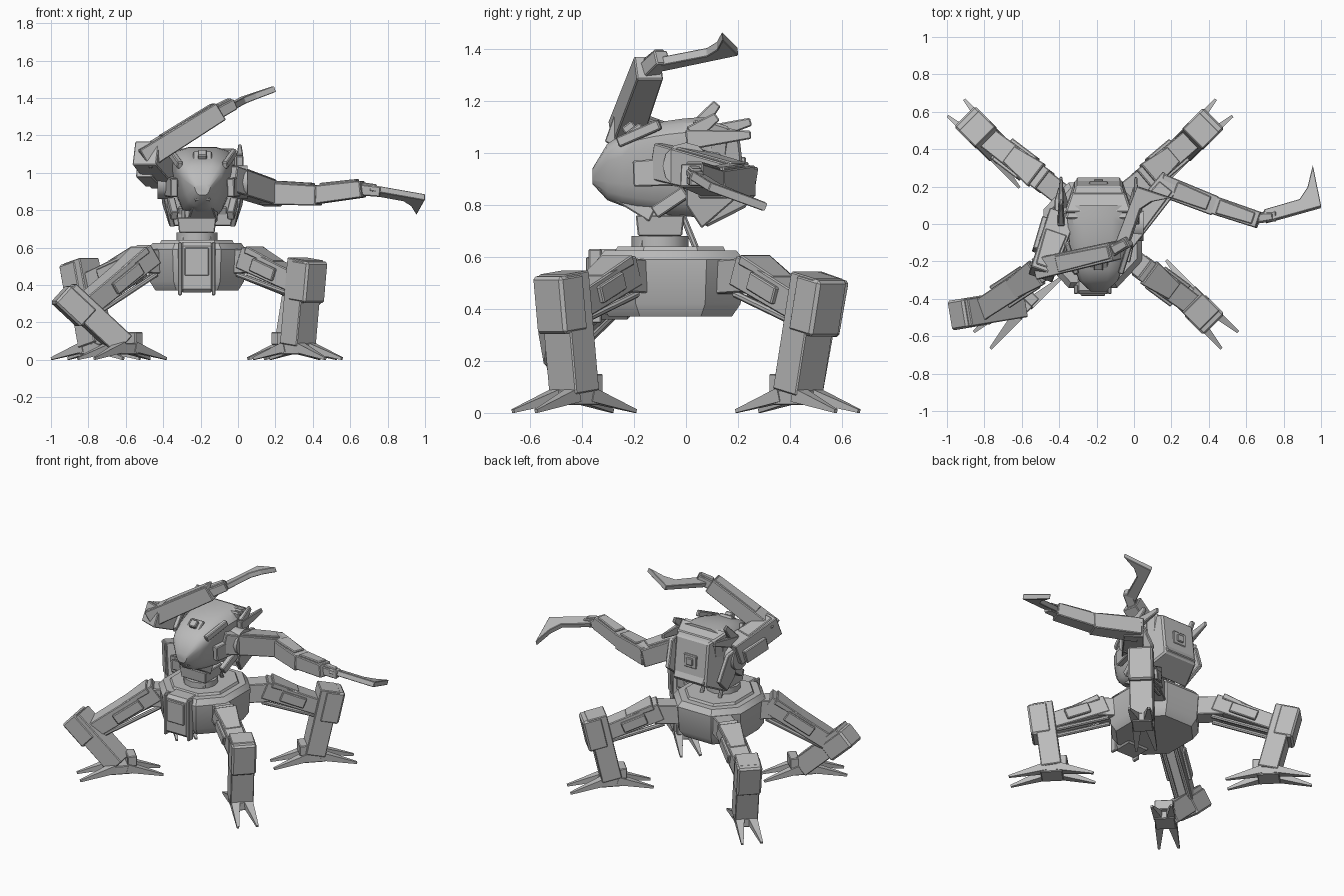
import bpy, bmesh, math
from mathutils import Vector

if "Cube" in bpy.data.objects:
    bpy.data.objects.remove(bpy.data.objects["Cube"])

SHADE = .5
grey = bpy.data.materials.new("plain_grey")
grey.use_nodes = True
grey.diffuse_color = (SHADE, SHADE, SHADE, 1)
grey.node_tree.nodes["Principled BSDF"].inputs["Base Color"].default_value = grey.diffuse_color


def vec(x, y, z=0):
    return Vector((x, y, z))


UP, RIGHTWARD, BACKWARD = vec(0, 0, 1), vec(1, 0), vec(0, 1)
SIDES = {"left": 1, "right": -1}


def loft(name, rings, bevel=0, smooth=False):
    """Skin a closed solid through rings of equal point count."""
    mesh_builder = bmesh.new()
    loops = [[mesh_builder.verts.new(point) for point in ring] for ring in rings]
    for lower, upper in zip(loops, loops[1:]):
        for i in range(len(lower)):
            mesh_builder.faces.new((lower[i - 1], lower[i], upper[i], upper[i - 1]))
    mesh_builder.faces.new(loops[0])
    mesh_builder.faces.new(loops[-1])
    bmesh.ops.recalc_face_normals(mesh_builder, faces=mesh_builder.faces)
    mesh = bpy.data.meshes.new(name)
    mesh_builder.to_mesh(mesh)
    mesh_builder.free()
    mesh.materials.append(grey)
    part = bpy.data.objects.new(name, mesh)
    bpy.context.collection.objects.link(part)
    if bevel:
        chamfer = part.modifiers.new("chamfer", "BEVEL")
        chamfer.width, chamfer.segments = bevel, 1
    if smooth:
        bpy.ops.object.select_all(action="DESELECT")
        part.select_set(True)
        bpy.context.view_layer.objects.active = part
        bpy.ops.object.shade_smooth_by_angle(angle=math.radians(35))


def beam(name, start, end, width, height, taper=1, bevel=.005, up=UP):
    """Box between two points; taper scales the far end."""
    along = (end - start).normalized()
    side = along.cross(up).normalized() * width / 2
    top = side.cross(along).normalized() * height / 2
    corners = (-side - top, side - top, side + top, top - side)
    loft(name, [[start + c for c in corners], [end + c * taper for c in corners]], bevel)


def prism(name, outline, thickness, bevel=.005):
    """Flat outline thickened evenly to both sides."""
    half = thickness / 2
    loft(name, [[p - half for p in outline], [p + half for p in outline]], bevel)


def ellipse(centre, across, upward, sides, power=1):
    """Ring of points; a power below one makes it squarer."""
    ring = []
    for i in range(sides):
        angle = math.tau * (i + .5) / sides
        c, s = (math.copysign(abs(f) ** power, f) for f in (math.cos(angle), math.sin(angle)))
        ring.append(centre + across * c + upward * s)
    return ring


def tube(name, start, end, radius, sides=8):
    across = (end - start).orthogonal().normalized() * radius
    upward = (end - start).normalized().cross(across)
    loft(name, [ellipse(p, across, upward, sides) for p in (start, end)], smooth=True)


# Pelvis: octagonal hull with a stepped deck
BODY = vec(-.22, -.06)


def octagon(z, scale):
    return ellipse(BODY + UP * z, RIGHTWARD * .28 * scale, BACKWARD * .3 * scale, 8, .8)


loft("pelvis", [octagon(.37, .84), octagon(.42, .96), octagon(.59, 1), octagon(.625, .9)], smooth=True)
loft("deck_plate", [octagon(.62, .76), octagon(.64, .72)])

# Front panel with a raised inset and side rails
panel = BODY - BACKWARD * .23
beam("front_panel", panel + UP * .36, panel + UP * .63, .19, .17, bevel=.02, up=BACKWARD)
inset = panel - BACKWARD * .075
beam("front_inset_panel", inset + UP * .45, inset + UP * .6, .13, .04, up=BACKWARD)
for side in SIDES.values():
    rail = panel + RIGHTWARD * side * .09 - BACKWARD * .06
    beam("panel_rail", rail + UP * .345, rail + UP * .63, .02, .05, up=BACKWARD)

# Neck: base ring, column, collar and rods
neck = BODY - BACKWARD * .04
tube("neck_base", neck + UP * .62, neck + UP * .68, .11, 12)
tube("neck_column", neck + UP * .66, neck + UP * .8, .08, 16)
beam("neck_collar", neck + UP * .68, neck + UP * .76, .19, .17, 1.1, up=BACKWARD)
for side in SIDES.values():
    for name, reach in (("rear_neck_rod", .14), ("front_neck_rod", -.07)):
        foot = neck + RIGHTWARD * side * .07 + BACKWARD * reach
        tube(name, foot + UP * .63, foot - BACKWARD * reach / 2 + UP * .8, .013)

# Head: squarish shell growing from the snout, narrower below
HEAD = vec(-.19, 0, .95)


def head_ring(progress):
    swell = math.sqrt(1 - (1 - progress) ** 2)
    top, bottom, half_width = .94 + .2 * swell, .88 - .13 * swell, .05 + .15 * swell
    centre = vec(HEAD.x, -.36 + .46 * progress, (top + bottom) / 2)
    ring = ellipse(centre, RIGHTWARD * half_width, UP * (top - bottom) / 2, 16, .6)
    for point in ring:
        rise = (point.z - centre.z) / (top - bottom)
        point.x += (point.x - HEAD.x) * (rise - .5) * .45
    return ring


loft("head_shell", [head_ring(step / 8) for step in range(9)], smooth=True)
casing_end = HEAD + vec(0, .22, -.01)
beam("rear_casing", HEAD + vec(0, .05, -.03), casing_end, .36, .42, .7, .01)
beam("upper_rear_casing", HEAD + vec(0, .05, .06), HEAD + vec(0, .16, .05), .36, .25, .8, .01)
beam("lower_rear_casing", HEAD + vec(0, .07, -.18), HEAD + vec(0, .23, -.1), .26, .1, .9)

# Hatches: a frame with a smaller lid
brow = HEAD + vec(0, -.2, .12)
facing = vec(0, -.03, .04)
for name, seat, normal in (("brow", brow, facing), ("rear", casing_end, BACKWARD * .02)):
    beam(name + "_hatch_frame", seat - normal, seat + normal / 2, .1, .09)
    beam(name + "_hatch_lid", seat, seat + normal, .05, .05)
beam("chin_guard", HEAD + vec(0, -.33, -.07), HEAD + vec(0, -.12, -.17), .08, .05, 2)

# Parts on both sides of the head
for label, side in SIDES.items():
    def beside(out, back, rise):
        return HEAD + vec(side * out, back, rise)

    beam(label + "_cheek_plate", beside(.15, -.2, -.03), beside(.19, 0, -.02), .04, .1, 1.1)
    beam(label + "_brow_rail", beside(.12, -.26, .09), beside(.17, -.1, .16), .03, .04)
    beam(label + "_jaw_strut", beside(.15, -.12, -.18), beside(.17, 0, -.1), .04, .05)
    flap = [beside(.22, 0, .07), beside(.22, .13, .05), beside(.2, .2, -.12),
            beside(.16, .06, -.24), beside(.18, 0, -.15)]
    prism(label + "_rear_flap", flap, RIGHTWARD * .03)
    lift = .05 if label == "right" else 0
    beam(label + "_fin", beside(.2, 0, .1), beside(.2, .25, .12 + lift), .04, .08, .4)
    beam(label + "_fin_prong", beside(.2, .02, .12), beside(.2, .12, .19 + lift), .035, .07, .5)
    tube(label + "_shoulder_hub", beside(.16, 0, 0), beside(.24, 0, 0), .09, 12)


# Legs: hip link, thigh, shin and four toes each; tilt carries the shin top off the foot
def leg(tag, out, back, foot_x, tilt, knee_height):
    outward = vec(out, back).normalized()
    facing_out = tilt.normalized()
    across = outward.cross(UP)
    centre = vec(BODY.x, 0)
    hip = centre + vec(out * .12, back * .12, .52)
    joint = centre + vec(out * .3, back * .26, .53)
    foot = centre + vec(out * foot_x, back * .43)
    ankle = foot + UP * .08
    top = foot + tilt + UP * knee_height
    knee = ankle.lerp(top, .7)
    beam(tag + "_hip_link", hip, joint, .12, .13)
    beam(tag + "_thigh", joint.lerp(knee, -.15), knee, .13, .12, .9)
    beam(tag + "_thigh_plate", joint + UP * .06, joint.lerp(knee, .5) + UP * .05, .15, .04, .7)
    for side in SIDES.values():
        below = across * side * .04 - UP * .07
        tube(tag + "_piston", joint.lerp(hip, .3) + below, joint.lerp(knee, .8) + below, .014)
        flank = across * side * .065
        beam(tag + "_thigh_flank", joint.lerp(knee, .15) + flank, joint.lerp(knee, .6) + flank, .03, .07)
    beam(tag + "_shin", ankle, top, .15, .13, up=facing_out)
    shift = facing_out * .035
    beam(tag + "_shin_guard", ankle.lerp(top, .5) + shift, ankle.lerp(top, .98) + shift,
         .16, .13, bevel=.012, up=facing_out)
    heel = ankle - outward * .07
    beam(tag + "_heel", heel, heel + UP * .07, .12, .06, up=outward)
    beam(tag + "_ankle", ankle - outward * .07 - UP * .02, ankle + outward * .07 - UP * .02, .13, .06)
    for direction in (outward, -outward):
        for side in SIDES.values():
            root = foot + across * side * .04 + direction * .04 + UP * .07
            tip = foot + across * side * .063 + direction * .27 + UP * .007
            beam(tag + "_toe", root, tip, .06, .055, .25, 0)


leg("front_left", 1, -1, .54, vec(.04, -.04), .54)
leg("back_left", 1, 1, .51, vec(.07, .07), .53)
leg("back_right", -1, 1, .54, vec(-.08, .08), .53)
leg("front_right", -1, -1, .4, vec(-.3, -.05), .36)


# Arms: overlapping segments with top plates, ending in a hooked blade
def arm(tag, joints, sizes):
    for i, size in enumerate(sizes):
        start, end = joints[i], joints[i + 1]
        reach = (end - start).normalized() * size * .3
        beam(tag + "_arm_segment", start - reach, end + reach, size, size, .9)
        lift = UP * size * .45
        beam(tag + "_arm_plate", start.lerp(end, .2) + lift, end + lift, size * .8, .03, .8)


def blade(tag, base, heel, tip):
    back, hook = base - heel, tip - heel
    half = hook.normalized() * .035
    outline = [base - half, heel, tip, heel + back * .17 + hook * .5,
               heel + back * .35 + hook * .25, base + half]
    prism(tag + "_blade", outline, back.cross(hook).normalized() * .035, .003)


arm("left", [vec(-.04, -.06, .96), vec(.17, .2, .89), vec(.4, .11, .88),
             vec(.64, .03, .91), vec(.74, .04, .9)], (.14, .12, .1, .06))
blade("left", vec(.7, .04, .91), vec(1, .09, .87), vec(.955, .31, .79))

arm("right", [vec(-.4, 0, 1), vec(-.48, -.23, 1.09), vec(-.13, -.15, 1.31),
              vec(-.04, -.1, 1.36)], (.15, .115, .065))
beam("right_shoulder_guard", vec(-.45, .02, .97), vec(-.5, -.15, 1.02), .09, .09)
blade("right", vec(-.06, -.1, 1.34), vec(.02, .2, 1.39), vec(.2, .14, 1.45))
